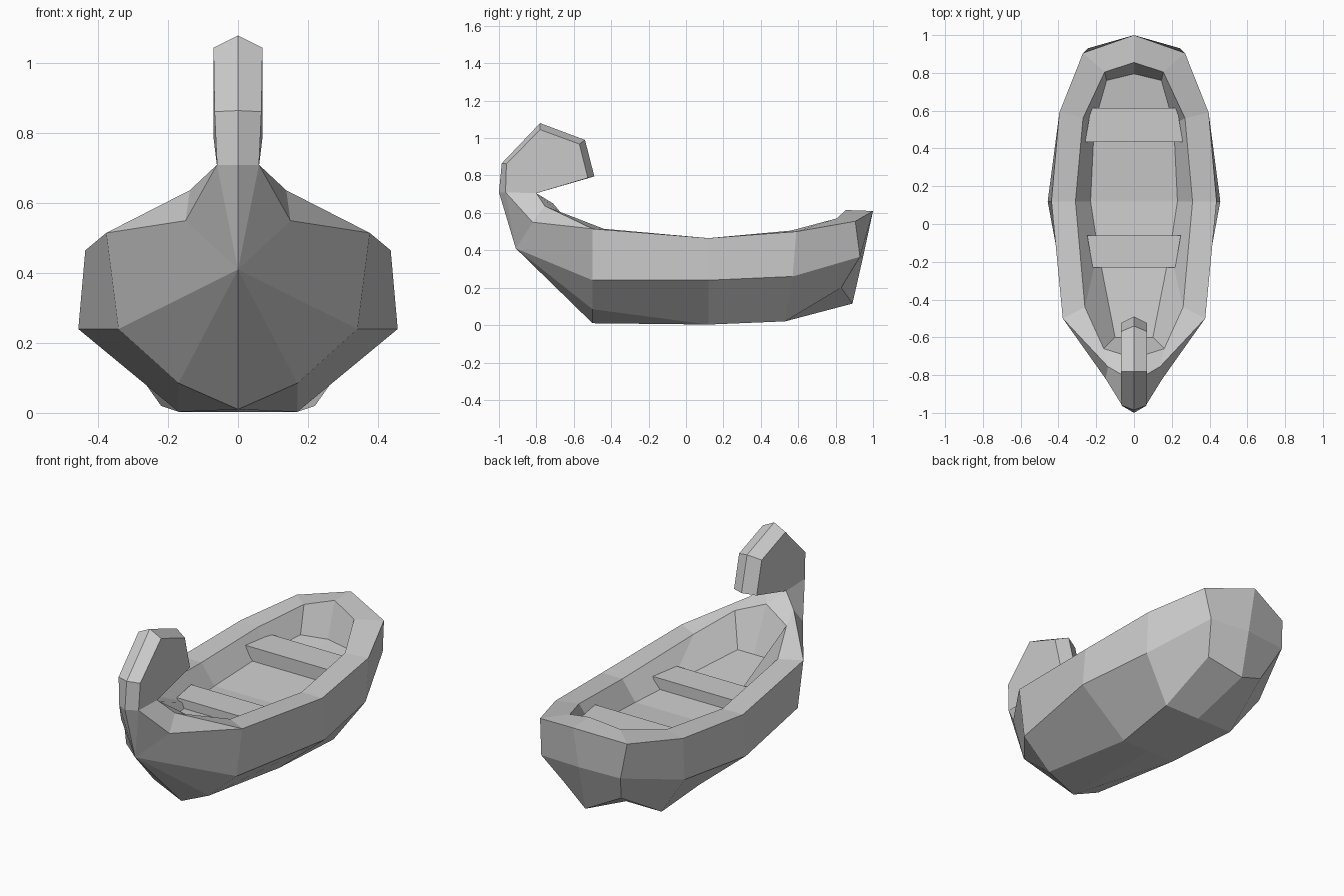
import bpy, bmesh

if "Cube" in bpy.data.objects:
    bpy.data.objects.remove(bpy.data.objects["Cube"])


def finish(name, bm):
    """Weld, orient and mirror a half mesh across x = 0."""
    bmesh.ops.recalc_face_normals(bm, faces=bm.faces)
    me = bpy.data.meshes.new(name)
    bm.to_mesh(me)
    bm.free()
    ob = bpy.data.objects.new(name, me)
    bpy.context.collection.objects.link(ob)
    mod = ob.modifiers.new("Mirror", 'MIRROR')
    mod.use_clip = True
    return ob


class Half:
    """Half mesh in which equal points are shared and collapsed faces dropped."""

    def __init__(self):
        self.bm = bmesh.new()
        self.cache = {}

    def face(self, pts):
        vs = []
        for p in pts:
            if p not in self.cache:
                self.cache[p] = self.bm.verts.new(p)
            if self.cache[p] not in vs:
                vs.append(self.cache[p])
        if len(vs) > 2 and not self.bm.faces.get(vs):
            self.bm.faces.new(vs)

    def loft(self, rows):
        for a, b in zip(rows, rows[1:]):
            for i in range(len(a) - 1):
                q = [a[i], a[i + 1], b[i + 1], b[i]]
                if any(p[0] > 0 for p in q):
                    self.face(q)


# Hull: each row runs keel, bottom edge, chine, outer rim (twice, for the bow
# ridge), inner rim, floor edge, floor centre
apex = (0, -.91, .41)
stern_low, stern_floor = (0, .89, .115), (0, .795, .42)
bow_floor, bow_floor_c = (.1, -.6, .41), (0, -.6, .41)
bow_deck = (0, -.71, .65)


def station(keel, bottom, chine, rim, inner, floor, floor_c):
    return [keel, bottom, chine, rim, rim, inner, floor, floor_c]


rows = [
    [apex] * 3 + [(0, -1, .71), (0, -.8, .705), bow_deck, bow_floor_c, bow_floor_c],
    [apex] * 3 + [(.06, -.965, .71), (.06, -.8, .705), bow_deck, bow_floor_c, bow_floor_c],
    [apex] * 3 + [(.15, -.82, .55), (.138, -.755, .637), (.16, -.66, .59),
                  bow_floor, bow_floor_c],
    station((0, -.5, .01), (.17, -.5, .085), (.342, -.5, .24), (.377, -.5, .515),
            (.26, -.44, .515), (.19, -.14, .37), (0, -.14, .37)),
    station((0, .12, .003), (.17, .12, .003), (.457, .12, .24), (.437, .12, .465),
            (.31, .12, .465), (.23, .12, .355), (0, .12, .355)),
    station((0, .53, .02), (.22, .53, .02), (.39, .57, .26), (.395, .59, .5),
            (.27, .56, .505), (.21, .53, .385), (0, .53, .385)),
    station(stern_low, (.18, .83, .2), (.245, .93, .365), (.27, .905, .555),
            (.155, .805, .57), (.145, .76, .42), stern_floor),
    station(stern_low, stern_low, (0, .948, .37), (0, 1, .61),
            (0, .855, .615), stern_floor, stern_floor),
]
hull = Half()
hull.loft(rows)
finish("hull", hull.bm)

# Curled prow: flat plate whose edge rises to a centre ridge
ridge = [(-1, .71), (-.985, .865), (-.78, 1.08), (-.54, .99), (-.49, .795), (-.8, .705)]
side = [(.06, -.965, .71), (.067, -.96, .862), (.07, -.78, 1.045),
        (.07, -.57, .968), (.07, -.525, .787), (.06, -.8, .705)]
prow = Half()
prow.loft([[(0, *r), s] for r, s in zip(ridge, side)])
prow.face(side)
finish("curled_prow", prow.bm)


# Seats: planks with tapered ends set between the inner walls
def seat(name, y0, y1, x0, x1, top, thick):
    h = Half()
    up = [(0, y0, top), (x0, y0, top), (x1, y1, top), (0, y1, top)]
    low = [(x * .88, y, z - thick) for x, y, z in up]
    h.face(up)
    h.face(low)
    h.loft([up, low])
    finish(name, h.bm)


seat("front_seat", -.23, -.06, .218, .248, .427, .08)
seat("rear_seat", .435, .615, .258, .228, .455, .08)
